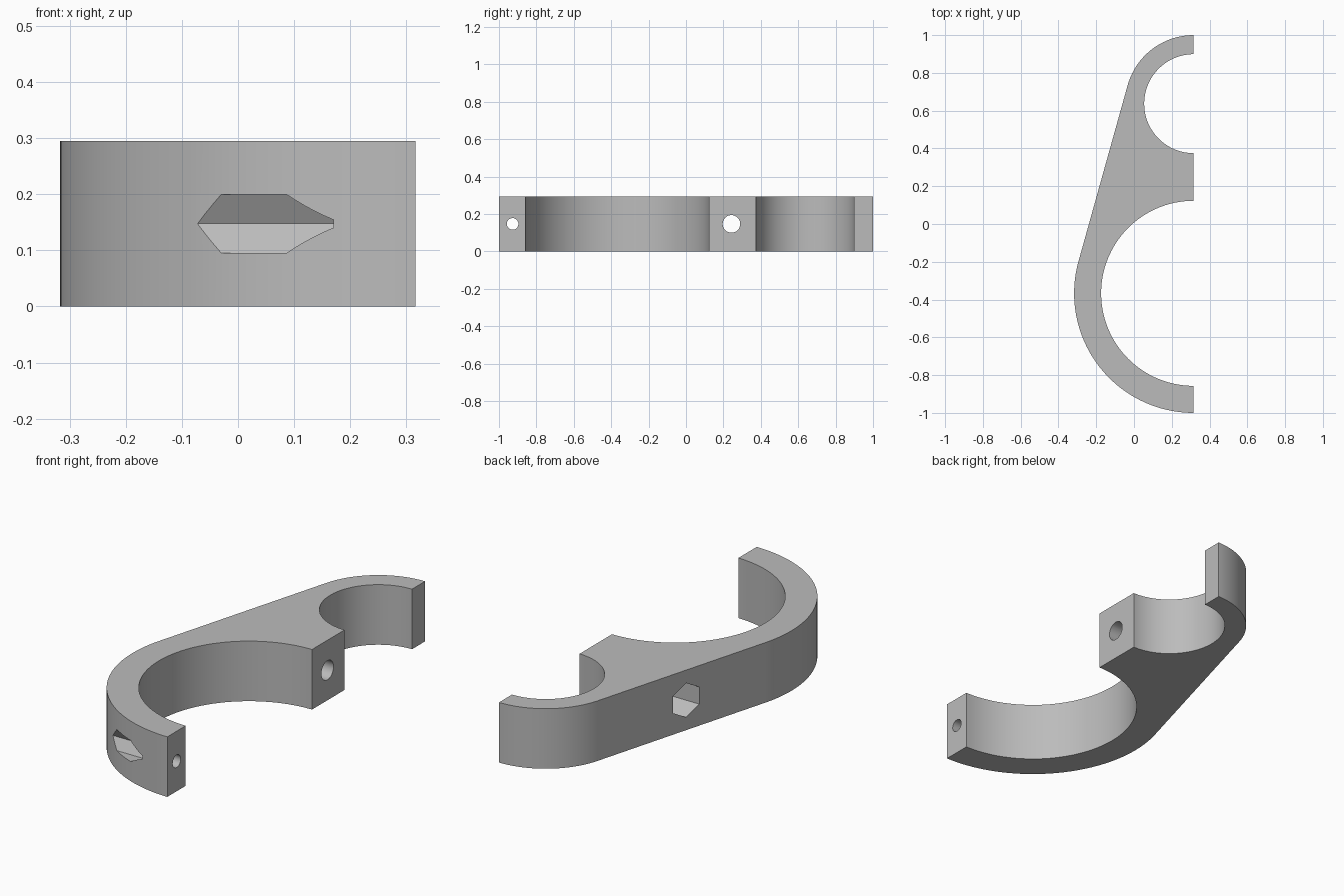
import bpy, bmesh
from math import sin, cos, pi, radians, asin
from mathutils import Matrix

if "Cube" in bpy.data.objects:
    bpy.data.objects.remove(bpy.data.objects["Cube"], do_unlink=True)

HEIGHT = 0.295
MID = HEIGHT / 2
EDGE = 0.316                      # flat mating plane
SMALL_Y, SMALL_IN, SMALL_OUT = 0.637, 0.262, 0.363
BIG_Y, BIG_IN, BIG_OUT = -0.367, 0.49, 0.633

grey = bpy.data.materials.new("plain grey")
grey.use_nodes = True
colour = (0.5, 0.5, 0.5, 1)
grey.diffuse_color = colour
grey.node_tree.nodes["Principled BSDF"].inputs["Base Color"].default_value = colour


def arc(cy, radius, start, end, steps):
    """Points on a circle centred on the mating plane; angle 0 is +y, turning to -x."""
    return [(EDGE - radius * sin(start + (end - start) * i / steps),
             cy + radius * cos(start + (end - start) * i / steps))
            for i in range(steps + 1)]


def add_object(name, bm):
    bmesh.ops.recalc_face_normals(bm, faces=bm.faces[:])
    mesh = bpy.data.meshes.new(name)
    bm.to_mesh(mesh)
    bm.free()
    mesh.materials.append(grey)
    obj = bpy.data.objects.new(name, mesh)
    bpy.context.collection.objects.link(obj)
    return obj


def prism_x(name, y, radius, sides, x0, x1, turn=0):
    """Cutter running along x."""
    bm = bmesh.new()
    place = (Matrix.Translation(((x0 + x1) / 2, y, MID))
             @ Matrix.Rotation(turn, 4, 'X') @ Matrix.Rotation(pi / 2, 4, 'Y'))
    bmesh.ops.create_cone(bm, cap_ends=True, segments=sides, radius1=radius,
                          radius2=radius, depth=x1 - x0, matrix=place)
    obj = add_object(name, bm)
    obj.hide_render = True
    return obj


# Clamp outline: two half rings joined by a tangent web
tangent = pi / 2 - asin((BIG_OUT - SMALL_OUT) / (SMALL_Y - BIG_Y))
outline = (arc(SMALL_Y, SMALL_OUT, 0, tangent, 48)
           + arc(BIG_Y, BIG_OUT, tangent, pi, 64)
           + arc(BIG_Y, BIG_IN, pi, 0, 80)
           + arc(SMALL_Y, SMALL_IN, pi, 0, 64))
bm = bmesh.new()
base = bm.faces.new([bm.verts.new((x, y, 0)) for x, y in outline])
top = bmesh.ops.extrude_face_region(bm, geom=[base])
bmesh.ops.translate(bm, vec=(0, 0, HEIGHT),
                    verts=[v for v in top["geom"] if isinstance(v, bmesh.types.BMVert)])
clamp = add_object("double_pipe_clamp", bm)

# Bolt holes and hexagonal nut pockets
point_up = pi / 2
cutters = [
    prism_x("end_bolt_cutter", -0.927, 0.031, 32, -0.6, 0.6),
    prism_x("middle_bolt_cutter", 0.243, 0.047, 32, -0.6, 0.6),
    prism_x("end_nut_cutter", -0.927, 0.06, 6, -0.5, 0.17, point_up),
    prism_x("middle_nut_cutter", 0.243, 0.084, 6, -0.5, 0.17),
]
# Set each hexagon's corner direction: along y at the end, along z in the middle
for cutter, axis in ((cutters[2], 1), (cutters[3], 2)):
    verts = cutter.data.vertices
    centre = (0, -0.927, MID) if axis == 1 else (0, 0.243, MID)
    reach = max(abs(v.co[axis] - centre[axis]) for v in verts)
    radius = 0.06 if axis == 1 else 0.084
    if reach < radius * 0.95:
        shift = Matrix.Translation(centre)
        cutter.data.transform(shift @ Matrix.Rotation(radians(30), 4, 'X') @ shift.inverted())

for cutter in cutters:
    mod = clamp.modifiers.new(cutter.name, 'BOOLEAN')
    mod.operation = 'DIFFERENCE'
    mod.solver = 'EXACT'
    mod.object = cutter

# Bake the cuts, then remove the cutters
bpy.context.view_layer.update()
graph = bpy.context.evaluated_depsgraph_get()
cut_mesh = bpy.data.meshes.new_from_object(clamp.evaluated_get(graph))
clamp.modifiers.clear()
clamp.data = cut_mesh
for cutter in cutters:
    bpy.data.objects.remove(cutter, do_unlink=True)

# Smooth the rounded walls, keep the corners crisp
bpy.ops.object.select_all(action='DESELECT')
clamp.select_set(True)
bpy.context.view_layer.objects.active = clamp
bpy.ops.object.shade_smooth_by_angle(angle=radians(25))
weighted = clamp.modifiers.new("weighted normals", 'WEIGHTED_NORMAL')
weighted.keep_sharp = True
